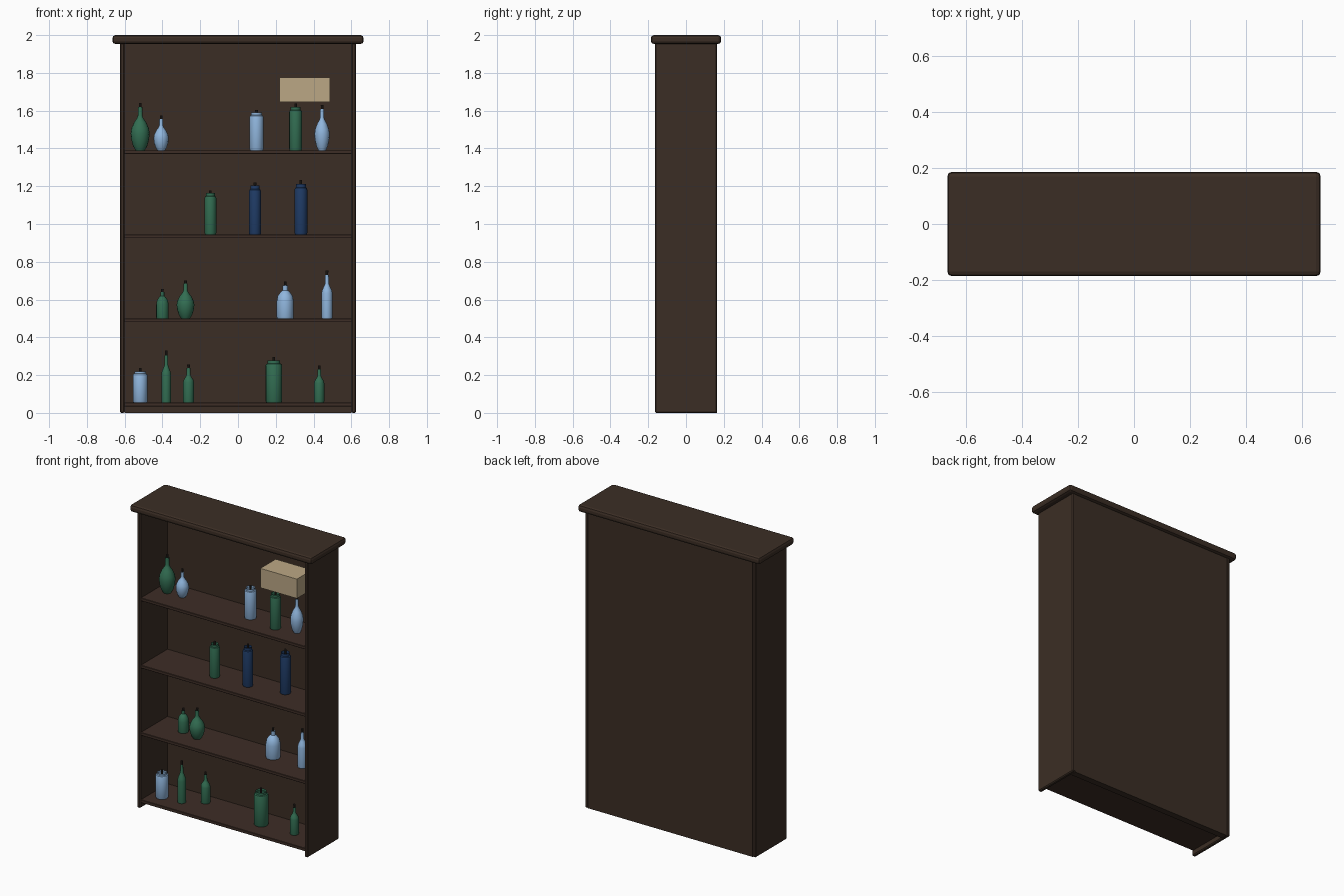
import bpy, bmesh, math

if "Cube" in bpy.data.objects:
    bpy.data.objects.remove(bpy.data.objects["Cube"])


def material(name, rgb):
    m = bpy.data.materials.new(name)
    m.diffuse_color = (*rgb, 1)
    m.use_nodes = True
    m.node_tree.nodes["Principled BSDF"].inputs["Base Color"].default_value = m.diffuse_color
    return m


WOOD = material("dark_wood", (0.044, 0.027, 0.018))
SHELF = material("shelf_wood", (0.047, 0.026, 0.019))
CARD = material("cardboard", (0.50, 0.39, 0.235))
GREEN = material("green_glass", (0.032, 0.155, 0.085))
BLUE = material("pale_blue_glass", (0.28, 0.47, 0.73))
NAVY = material("navy_glass", (0.014, 0.045, 0.135))
CORK = material("dark_stopper", (0.03, 0.022, 0.018))


def finish(bm, name, mat):
    me = bpy.data.meshes.new(name)
    bm.to_mesh(me)
    bm.free()
    me.materials.append(mat)
    ob = bpy.data.objects.new(name, me)
    bpy.context.collection.objects.link(ob)
    return ob


def box(name, lo, hi, mat, bevel=0, segments=1):
    bm = bmesh.new()
    bmesh.ops.create_cube(bm, size=1)
    for v in bm.verts:
        v.co = [(a + b) / 2 + c * (b - a) for a, b, c in zip(lo, hi, v.co)]
    ob = finish(bm, name, mat)
    if bevel:
        mod = ob.modifiers.new("bevel", "BEVEL")
        mod.width, mod.segments = bevel, segments
    return ob


def lathe(name, profile, x, y, z, mat, sides=16, closed_top=False):
    """Turn a (radius, height) profile round a vertical axis."""
    bm = bmesh.new()
    rings = []
    for r, h in profile:
        rings.append([bm.verts.new((x + r * math.cos(t), y + r * math.sin(t), z + h))
                      for t in (2 * math.pi * k / sides for k in range(sides))])
    for a, b in zip(rings, rings[1:]):
        for j in range(sides):
            k = (j + 1) % sides
            bm.faces.new((a[j], a[k], b[k], b[j])).smooth = True
    bm.faces.new(rings[0][::-1])
    if closed_top:
        bm.faces.new(rings[-1])
    # keep rims and base corners crisp
    bm.normal_update()
    for e in bm.edges:
        if len(e.link_faces) == 2 and e.calc_face_angle() > math.radians(40):
            e.smooth = False
    return finish(bm, name, mat)


# Cabinet: sides reach the floor, the lowest shelf sits just above it
for s, side in ((-1, "left"), (1, "right")):
    xs = sorted((s * 0.6, s * 0.625))
    box(side + "_side", (xs[0], -0.165, 0), (xs[1], 0.165, 1.96), WOOD, 0.006)
box("back_panel", (-0.602, 0.12, 0), (0.602, 0.163, 1.96), WOOD)
box("crown_top", (-0.665, -0.186, 1.953), (0.665, 0.186, 2.0), WOOD, 0.016, 2)

SHELVES = (0.055, 0.5, 0.945, 1.39)
for i, top in enumerate(SHELVES):
    box(f"shelf_{i + 1}", (-0.602, -0.158, top - 0.02), (0.602, 0.122, top), SHELF, 0.002)

# Box above the top shelf bottles
box("cardboard_box", (0.22, -0.08, 1.647), (0.487, 0.08, 1.775), CARD)

# Bottle outlines: (radius fraction, height fraction)
GLOBE = ((.5, 0), (.75, .1), (.94, .25), (1, .39), (.93, .5), (.65, .64), (.34, .74), (.25, .8), (.25, 1))
JAR = ((.92, 0), (1, .03), (1, .88), (.93, .915), (.76, .93), (.76, 1))
WINE = ((.94, 0), (1, .03), (1, .58), (.9, .65), (.55, .74), (.37, .8), (.33, 1))
FLASK = ((.94, 0), (1, .04), (1, .52), (.88, .68), (.55, .8), (.3, .85), (.3, 1))

# shelf, outline, glass, x, y, radius, height to rim, stopper top
BOTTLES = (
    (3, GLOBE, GREEN, -.518, 0, .05, .23, .25),
    (3, GLOBE, BLUE, -.407, 0, .04, .165, .185),
    (3, JAR, BLUE, .098, -.01, .037, .2, .213),
    (3, JAR, GREEN, .305, -.045, .034, .23, .247),
    (3, GLOBE, BLUE, .445, -.02, .04, .22, .24),
    (2, JAR, GREEN, -.146, -.035, .031, .218, .233),
    (2, JAR, NAVY, .09, -.025, .032, .258, .275),
    (2, JAR, NAVY, .333, .02, .034, .268, .288),
    (1, FLASK, GREEN, -.4, 0, .033, .14, .155),
    (1, GLOBE, GREEN, -.278, -.03, .047, .185, .2),
    (1, FLASK, BLUE, .25, .01, .045, .175, .195),
    (1, WINE, BLUE, .471, 0, .029, .23, .253),
    (0, JAR, BLUE, -.518, -.055, .039, .165, .182),
    (0, WINE, GREEN, -.38, -.045, .026, .25, .275),
    (0, WINE, GREEN, -.262, .035, .029, .183, .202),
    (0, JAR, GREEN, .19, -.03, .044, .222, .242),
    (0, WINE, GREEN, .43, -.025, .027, .175, .196),
)
for i, (shelf, outline, glass, x, y, r, h, top) in enumerate(BOTTLES):
    z = SHELVES[shelf]
    lathe(f"bottle_{i + 1}", [(a * r, b * h) for a, b in outline], x, y, z, glass)
    lathe(f"stopper_{i + 1}", [(.006, h - .02), (.007, top)], x, y, z, CORK, 8, True)
